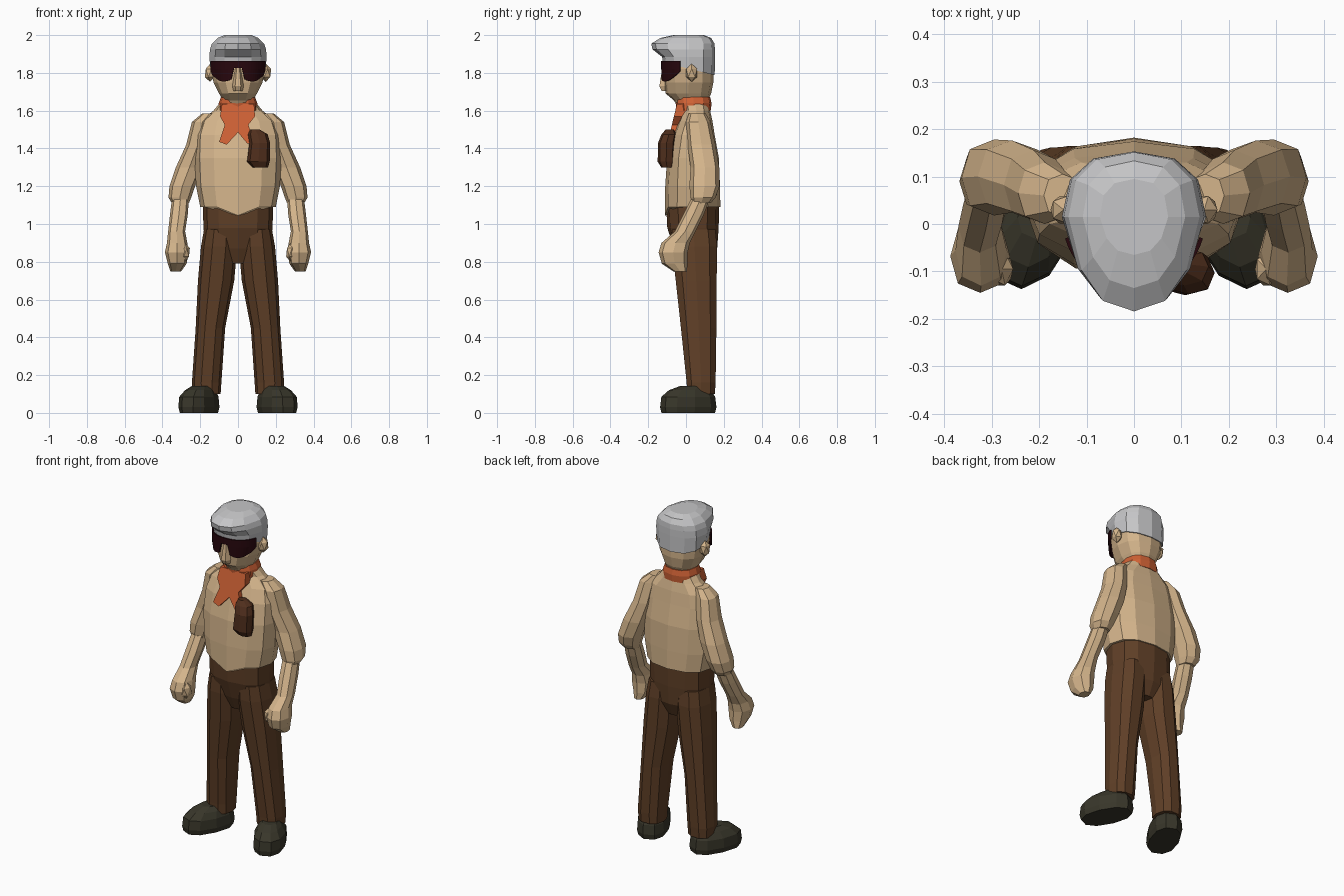
import bpy, bmesh, math
from mathutils import Vector


def material(name, rgb):
    m = bpy.data.materials.new(name)
    m.diffuse_color = (*rgb, 1)
    return m


TAN = material("tan", (0.66, 0.46, 0.26))
BROWN = material("trouser_brown", (0.115, 0.05, 0.02))
GREY = material("hair_grey", (0.56, 0.56, 0.57))
ORANGE = material("scarf_orange", (0.62, 0.12, 0.035))
OLIVE = material("shoe_olive", (0.04, 0.037, 0.023))
MAROON = material("dark_maroon", (0.02, 0.002, 0.004))
LEATHER = material("pouch_leather", (0.08, 0.028, 0.012))


def finish(name, bm, mat):
    bmesh.ops.recalc_face_normals(bm, faces=bm.faces)
    me = bpy.data.meshes.new(name)
    bm.to_mesh(me)
    bm.free()
    me.materials.append(mat)
    ob = bpy.data.objects.new(name, me)
    bpy.context.collection.objects.link(ob)
    return ob


def power(v, e):
    return math.copysign(abs(v) ** e, v)


def loft(name, rings, mat, n=10, e=0.85, side=1, rot=0, tilt=0, taper=0, dip=0):
    """Stack of rounded rings (x, y, z, rx, ry[, front ry]) with closed ends."""
    bm = bmesh.new()
    loops = []
    r = math.radians(rot)
    for i, ring in enumerate(rings):
        cx, cy, cz, rx, ry = ring[:5]
        front = ring[5] if len(ring) > 5 else ry
        loop = []
        for k in range(n):
            a = math.tau * k / n
            c, s = power(math.cos(a), e), power(math.sin(a), e)
            x = rx * c * (1 - taper * max(0, -s))
            y = (front if s < 0 else ry) * s
            z = cz
            if i == 0:
                z -= tilt * s + (dip if s < -0.98 else 0)
            loop.append(bm.verts.new((side * (cx + x * math.cos(r) - y * math.sin(r)),
                                      cy + x * math.sin(r) + y * math.cos(r), z)))
        loops.append(loop)
    for a, b in zip(loops, loops[1:]):
        for k in range(n):
            bm.faces.new((a[k], a[(k + 1) % n], b[(k + 1) % n], b[k]))
    bm.faces.new(loops[0])
    bm.faces.new(loops[-1])
    return finish(name, bm, mat)


def blob(name, loc, scale, mat):
    bm = bmesh.new()
    bmesh.ops.create_icosphere(bm, subdivisions=1, radius=1)
    for v in bm.verts:
        v.co = Vector(loc) + Vector([v.co[i] * scale[i] for i in range(3)])
    return finish(name, bm, mat)


# Shirt body
loft("shirt", [(0, .035, 1.09, .20, .147), (0, .035, 1.2, .222, .145),
               (0, .037, 1.35, .23, .137), (0, .04, 1.47, .225, .112),
               (0, .05, 1.545, .2, .09), (0, .055, 1.6, .13, .073),
               (0, .045, 1.65, .088, .075)], TAN, n=12, dip=.045)

# Hips and waist of the trousers
loft("trouser_waist", [(0, .05, .79, .1, .08), (0, .05, .87, .17, .115),
                       (0, .037, .98, .183, .136), (0, .035, 1.1, .186, .14)], BROWN, n=12)

for side, tag in ((-1, "left"), (1, "right")):
    # Trouser leg
    loft(tag + "_leg", [(.166, .08, .1, .074, .076), (.166, .08, .16, .078, .08),
                        (.146, .067, .45, .078, .098), (.116, .054, .7, .096, .113),
                        (.1, .045, .88, .096, .125), (.095, .04, .97, .085, .12)],
         BROWN, side=side)
    # Shoe, turned outwards
    loft(tag + "_shoe", [(.207, .012, 0, .082, .148), (.207, .012, .03, .09, .155),
                         (.207, .012, .085, .086, .148), (.2, .02, .12, .066, .115),
                         (.19, .045, .142, .045, .08)], OLIVE, side=side, rot=24)
    # Rolled-up sleeve
    loft(tag + "_sleeve", [(.305, .08, 1.11, .045, .05), (.308, .09, 1.14, .06, .066),
                           (.295, .098, 1.2, .068, .08), (.257, .1, 1.3, .072, .076),
                           (.212, .082, 1.42, .062, .074), (.188, .065, 1.54, .056, .065),
                           (.15, .06, 1.585, .04, .045)], TAN, n=8, side=side)
    # Forearm and fist
    loft(tag + "_forearm", [(.33, -.03, .748, .028, .035), (.322, -.06, .79, .05, .068),
                            (.324, -.068, .85, .063, .077), (.322, -.055, .9, .054, .075),
                            (.325, -.005, .96, .045, .055), (.313, .04, 1.05, .047, .055),
                            (.305, .075, 1.13, .045, .05)], TAN, n=8, side=side)
    blob(tag + "_thumb", (side * .279, -.095, .85), (.027, .04, .05), TAN)
    # Ear
    blob(tag + "_ear", (side * .148, .03, 1.8), (.031, .034, .048), TAN)

# Head and nose
loft("head", [(0, .04, 1.6, .08, .07), (0, .025, 1.655, .078, .09),
              (0, .013, 1.69, .1, .12), (0, .015, 1.75, .13, .13),
              (0, .015, 1.82, .142, .13), (0, .02, 1.89, .138, .125),
              (0, .02, 1.95, .11, .1)], TAN, n=12, taper=.1)
loft("nose", [(0, -.11, 1.705, .024, .02, .022), (0, -.112, 1.73, .03, .02, .033),
              (0, -.108, 1.83, .014, .015, .02)], TAN, n=6, e=1)

# Swept hair with a peak at the front
loft("hair", [(0, .015, 1.822, .146, .137, .137), (0, .015, 1.885, .152, .138, .142),
              (0, .015, 1.925, .148, .138, .193), (0, .015, 1.955, .138, .136, .199),
              (0, .015, 1.985, .108, .118, .15), (0, .015, 2.0, .072, .08, .08)],
     GREY, n=12, e=.82, tilt=.034, taper=.18)

# Wraparound sunglasses: two lenses joined by a bridge
bm = bmesh.new()
columns = []
steps = 24
for k in range(steps + 1):
    t = -1 + 2 * k / steps
    a = math.radians(270 + 76 * t)
    c, s = power(math.cos(a), .85), power(math.sin(a), .85)
    u = abs(t)
    low = 1.825 if u < .12 else 1.755 + .055 * ((u - .42) / .58) ** 2
    col = []
    for z in (low, 1.82 if low < 1.82 else 1.84, 1.862):
        w = .140 if z < 1.78 else .149
        col.append(bm.verts.new((w * c * (1 + .09 * s), .013 + .141 * s, z)))
    columns.append(col)
for a, b in zip(columns, columns[1:]):
    for i in range(2):
        bm.faces.new((a[i], b[i], b[i + 1], a[i + 1]))
glasses = finish("sunglasses", bm, MAROON)
mod = glasses.modifiers.new("thickness", "SOLIDIFY")
mod.thickness = .008
mod.offset = 0

# Neck scarf: collar and knotted tails
loft("scarf_collar", [(0, .042, 1.6, .105, .09), (0, .04, 1.64, .102, .095),
                      (0, .038, 1.672, .09, .09)], ORANGE, n=12)
bm = bmesh.new()
outline = [(-.085, 1.635), (.085, 1.635), (.09, 1.57), (.055, 1.525), (.085, 1.43),
           (.05, 1.425), (0, 1.485), (-.06, 1.42), (-.1, 1.435), (-.07, 1.525), (-.095, 1.57)]
face = bm.faces.new([bm.verts.new((x, -.1 + (z - 1.42) * .24, z)) for x, z in outline])
ext = bmesh.ops.extrude_face_region(bm, geom=[face])
for v in ext["geom"]:
    if isinstance(v, bmesh.types.BMVert):
        v.co.y += .06
finish("scarf_tails", bm, ORANGE)

# Pouch on the chest
loft("chest_pouch", [(.118, -.1, 1.298, .04, .03), (.108, -.105, 1.33, .06, .045),
                     (.115, -.103, 1.43, .055, .045), (.105, -.09, 1.475, .052, .04),
                     (.09, -.085, 1.5, .025, .022)], LEATHER, n=8)
